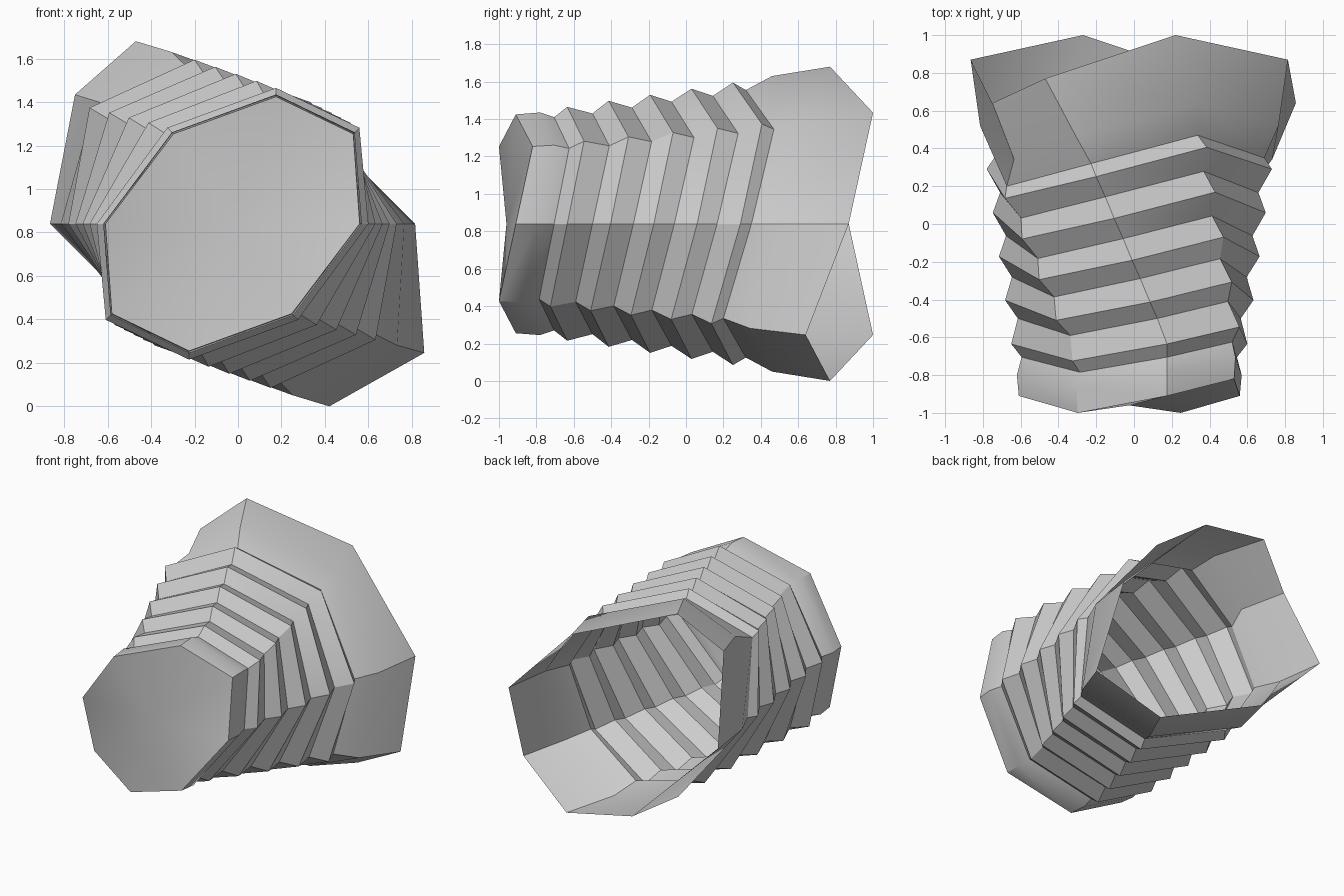
import bpy, bmesh
from math import sin, cos, pi, radians

if "Cube" in bpy.data.objects:
    bpy.data.objects.remove(bpy.data.objects["Cube"])

CX, CZ, SIDES = -0.025, 0.84, 8

# Ring profile: (y, radius, sideways shear, diagonal warp, side/top warp)
def shear(y):
    return min(0.2, -0.175 - 0.42 * (y - 0.27))

rings = [(-0.91, 0.585, 0.2, 0.09, 0.0),      # cap edge
         (-0.79, 0.595, 0.2, 0.085, -0.01),   # front collar
         (-0.705, 0.57, 0.2, 0.08, 0.0)]
valley_y = [-0.50, -0.285, -0.07, 0.155, 0.335]
for k in range(5):                            # five pleats: peak then valley
    t = k / 4
    y = -0.635 + 0.2265 * k
    rings.append((y, 0.625 + 0.13 * t, shear(y), 0.09 + 0.045 * t, 0.02 * t))
    y = valley_y[k]
    rings.append((y, 0.59 + 0.125 * t, shear(y), 0.09 + 0.045 * t, 0.015 * t))
rings.append((0.49, 0.79, -0.28, 0.148, 0.03))    # flared mouth start
rings.append((0.82, 0.84, -0.445, 0.18, 0.05))    # open rim

# Hand-shaped x positions near the mouth: (ring from end, side) -> x
overrides = {(2, 3): -0.635, (1, 1): 0.22, (1, 3): -0.75,
             (1, 5): -0.27, (1, 7): 0.857}

bm = bmesh.new()
loops = []
for i, (y, r, sh, warp, side) in enumerate(rings):
    loop = []
    for j in range(SIDES):
        a = 2 * pi * j / SIDES
        x = CX + r * cos(a) + sh * sin(a)
        x = overrides.get((len(rings) - i, j), x)
        loop.append(bm.verts.new((x, y + warp * sin(2 * a) + side * cos(2 * a),
                                  CZ + r * sin(a))))
    loops.append(loop)

# Pleated wall
for lo, hi in zip(loops, loops[1:]):
    for j in range(SIDES):
        n = (j + 1) % SIDES
        bm.faces.new((lo[j], lo[n], hi[n], hi[j]))

# Fan-shaped front cap
tip = bm.verts.new((CX, -0.96, CZ))
for j in range(SIDES):
    bm.faces.new((tip, loops[0][(j + 1) % SIDES], loops[0][j]))

bmesh.ops.recalc_face_normals(bm, faces=bm.faces)
mesh = bpy.data.meshes.new("pleated_tube")
bm.to_mesh(mesh)
bm.free()
tube = bpy.data.objects.new("pleated_tube", mesh)
bpy.context.collection.objects.link(tube)

# Soft shading on gentle bends, sharp pleats
bpy.context.view_layer.objects.active = tube
tube.select_set(True)
bpy.ops.object.shade_smooth_by_angle(angle=radians(30))
